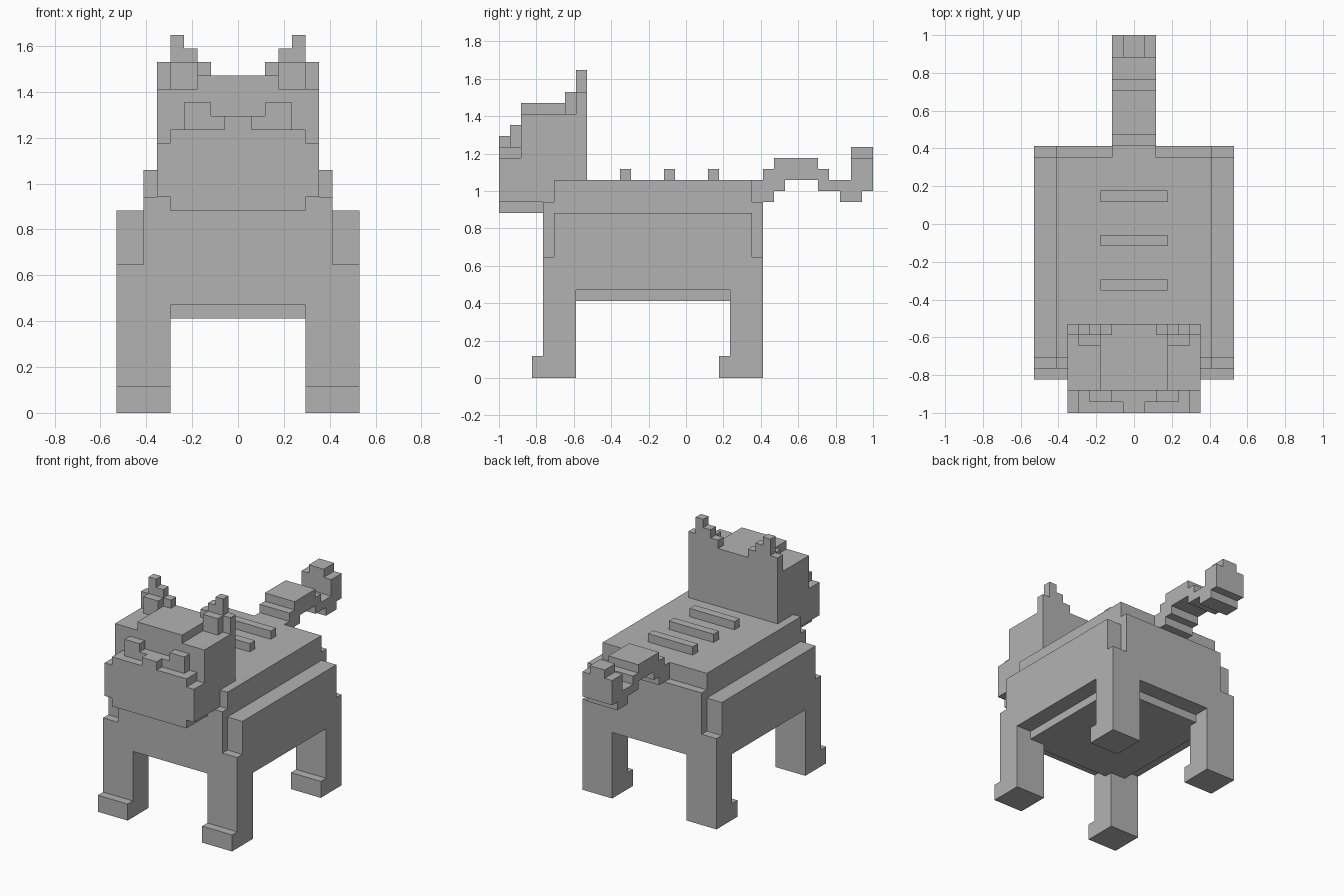
import bpy
import bmesh
from mathutils import Matrix, Vector

cube = bpy.data.objects.get("Cube")
if cube:
    bpy.data.objects.remove(cube, do_unlink=True)

UNIT = 2 / 34  # one block; every size below counts blocks

grey = bpy.data.materials.new("plain grey")
grey.use_nodes = True
grey.diffuse_color = (0.45, 0.45, 0.45, 1)
grey.node_tree.nodes["Principled BSDF"].inputs["Base Color"].default_value = (0.45, 0.45, 0.45, 1)


def part(name, boxes, mirror=False):
    """One object from (x range, y range, z range) boxes, optionally mirrored in x."""
    bm = bmesh.new()
    for ranges in boxes:
        low = Vector([r[0] for r in ranges]) * UNIT
        high = Vector([r[1] for r in ranges]) * UNIT
        place = Matrix.Translation((low + high) / 2) @ Matrix.Diagonal((*(high - low), 1))
        bmesh.ops.create_cube(bm, size=1, matrix=place)
    mesh = bpy.data.meshes.new(name)
    bm.to_mesh(mesh)
    bm.free()
    mesh.materials.append(grey)
    obj = bpy.data.objects.new(name, mesh)
    bpy.context.collection.objects.link(obj)
    if mirror:
        obj.modifiers.new("mirror", "MIRROR").use_axis[0] = True
    return obj


def wide(half):
    return (-half, half)


# Body: lower shell, notched corners above it, raised back and belly plate
part("body_lower", [(wide(9), (-13, 7), (8, 11))])
part("body_core", [(wide(7), (-12, 6), (11, 18))])
part("body_ends", [(wide(7), (-13, -12), (11, 16)), (wide(7), (6, 7), (11, 16))])
part("side_panels", [((7, 9), (-12, 6), (11, 15))], mirror=True)
part("belly_plate", [(wide(7), (-11, 5), (7, 8))])

# Legs with a toe step at the front
for name, front, back in (("front", -13, -10), ("rear", 4, 7)):
    part(name + "_legs", [((5, 9), (front, back), (0, 8)),
                          ((5, 9), (front - 1, front), (0, 2))], mirror=True)

# Ridges across the back
for i, y in enumerate((-6, -2, 2)):
    part("back_ridge_%d" % (i + 1), [(wide(3), (y, y + 1), (18, 19))])

# Head, crown and jaw
part("head", [(wide(6), (-15, -9), (16, 24))])
part("crown", [(wide(3), (-15, -9), (24, 25))])
part("jaw", [(wide(5), (-17, -13), (15, 16))])

# Muzzle with nose and stepped brow
part("muzzle", [(wide(6), (-17, -15), (16, 20)), (wide(5), (-17, -15), (20, 21))])
part("nose", [(wide(1), (-17, -16), (21, 22))])
part("brow", [(wide(4), (-16, -15), (21, 22))])
part("brow_bumps", [((2, 4), (-16, -15), (22, 23))], mirror=True)

# Ears: stepped rear columns and a front block
steps = ((2, 26), (3, 27), (4, 28), (5, 26))
part("ears", [((x, x + 1), (-10, -9), (24, top)) for x, top in steps]
     + [((3, 5), (-11, -10), (24, 26))], mirror=True)

# Tail: side profile as (y start, y end, bottom, top), then the rounded tip
profile = ((6, 7, 16, 18), (7, 8, 16, 19), (8, 9, 17, 20), (9, 12, 18, 20),
           (12, 13, 17, 19), (13, 14, 17, 18), (14, 15, 16, 18),
           (15, 16, 16, 20), (16, 17, 17, 20))
part("tail", [(wide(2), (a, b), (low, top)) for a, b, low, top in profile])
part("tail_tip", [(wide(1), (15, 17), (20, 21))])
